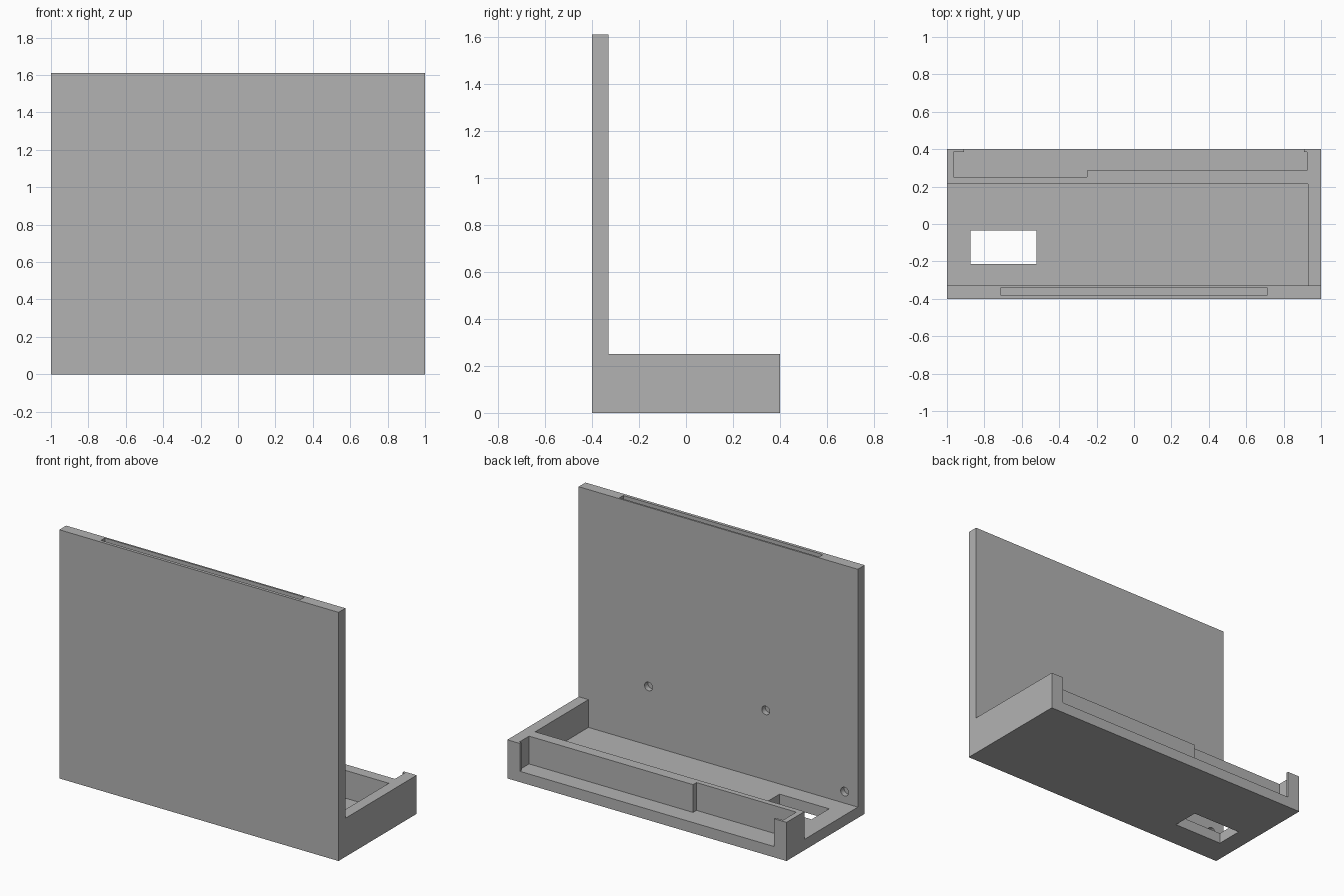
import bpy
import bmesh
from mathutils import Matrix, Vector

old = bpy.data.objects.get("Cube")
if old:
    bpy.data.objects.remove(old, do_unlink=True)

# One flat grey for everything
GREY = (0.45, 0.45, 0.45, 1)
grey = bpy.data.materials.new("light_grey")
grey.use_nodes = True
grey.diffuse_color = GREY
grey.node_tree.nodes["Principled BSDF"].inputs["Base Color"].default_value = GREY


def add_object(name, bm):
    bmesh.ops.recalc_face_normals(bm, faces=bm.faces)
    mesh = bpy.data.meshes.new(name)
    bm.to_mesh(mesh)
    bm.free()
    mesh.materials.append(grey)
    obj = bpy.data.objects.new(name, mesh)
    bpy.context.collection.objects.link(obj)
    return obj


def prism(name, outline, z0, z1):
    """Extrude a plan outline from z0 up to z1."""
    bm = bmesh.new()
    face = bm.faces.new([bm.verts.new((x, y, z0)) for x, y in outline])
    top = bmesh.ops.extrude_face_region(bm, geom=[face])["geom"]
    verts = [g for g in top if isinstance(g, bmesh.types.BMVert)]
    bmesh.ops.translate(bm, verts=verts, vec=(0, 0, z1 - z0))
    return add_object(name, bm)


def box(name, x0, x1, y0, y1, z0, z1):
    return prism(name, [(x0, y0), (x1, y0), (x1, y1), (x0, y1)], z0, z1)


def peg(name, x, z, y0, y1, radius):
    """Cylinder lying along y."""
    bm = bmesh.new()
    place = Matrix.Translation(Vector((x, (y0 + y1) / 2, z))) @ Matrix.Rotation(1.5708, 4, "X")
    bmesh.ops.create_cone(bm, cap_ends=True, segments=32, radius1=radius,
                          radius2=radius, depth=y1 - y0, matrix=place)
    return add_object(name, bm)


def cut(target, cutter):
    cutter.hide_render = True
    mod = target.modifiers.new("cut", "BOOLEAN")
    mod.operation = "DIFFERENCE"
    mod.solver = "EXACT"
    mod.object = cutter
    bpy.context.view_layer.objects.active = target
    bpy.ops.object.modifier_apply(modifier=mod.name)
    bpy.data.objects.remove(cutter, do_unlink=True)


BACK, INNER, REAR = -0.4, -0.33, 0.4
FLOOR, RIM = 0.07, 0.25

# Upright panel with a slot in its top edge and three blind screw holes
panel = box("upright_panel", -1, 1, BACK, INNER, 0, 1.61)
cut(panel, box("slot_cutter", -0.715, 0.715, -0.38, -0.342, 1.3, 1.7))
for x, z in [(0.5, 0.45), (-0.34, 0.52), (-0.905, 0.145)]:
    cut(panel, peg("hole_cutter", x, z, INNER - 0.035, INNER + 0.05, 0.028))

# Tray floor with a rectangular cable opening
tray = box("tray_floor", -1, 1, INNER, REAR, 0, FLOOR)
cut(tray, box("opening_cutter", -0.875, -0.52, -0.215, -0.035, -0.1, 0.2))

# End wall and stepped rear wall, with lips that hold a plate at both corners
prism("tray_rim", [
    (1, INNER), (1, REAR), (0.91, REAR), (0.91, 0.385), (0.925, 0.385),
    (0.925, 0.285), (-0.25, 0.285), (-0.25, 0.25), (-0.965, 0.25),
    (-0.965, 0.385), (-0.91, 0.385), (-0.91, REAR), (-1, REAR),
    (-1, 0.215), (0.93, 0.215), (0.93, INNER)], FLOOR, RIM)
